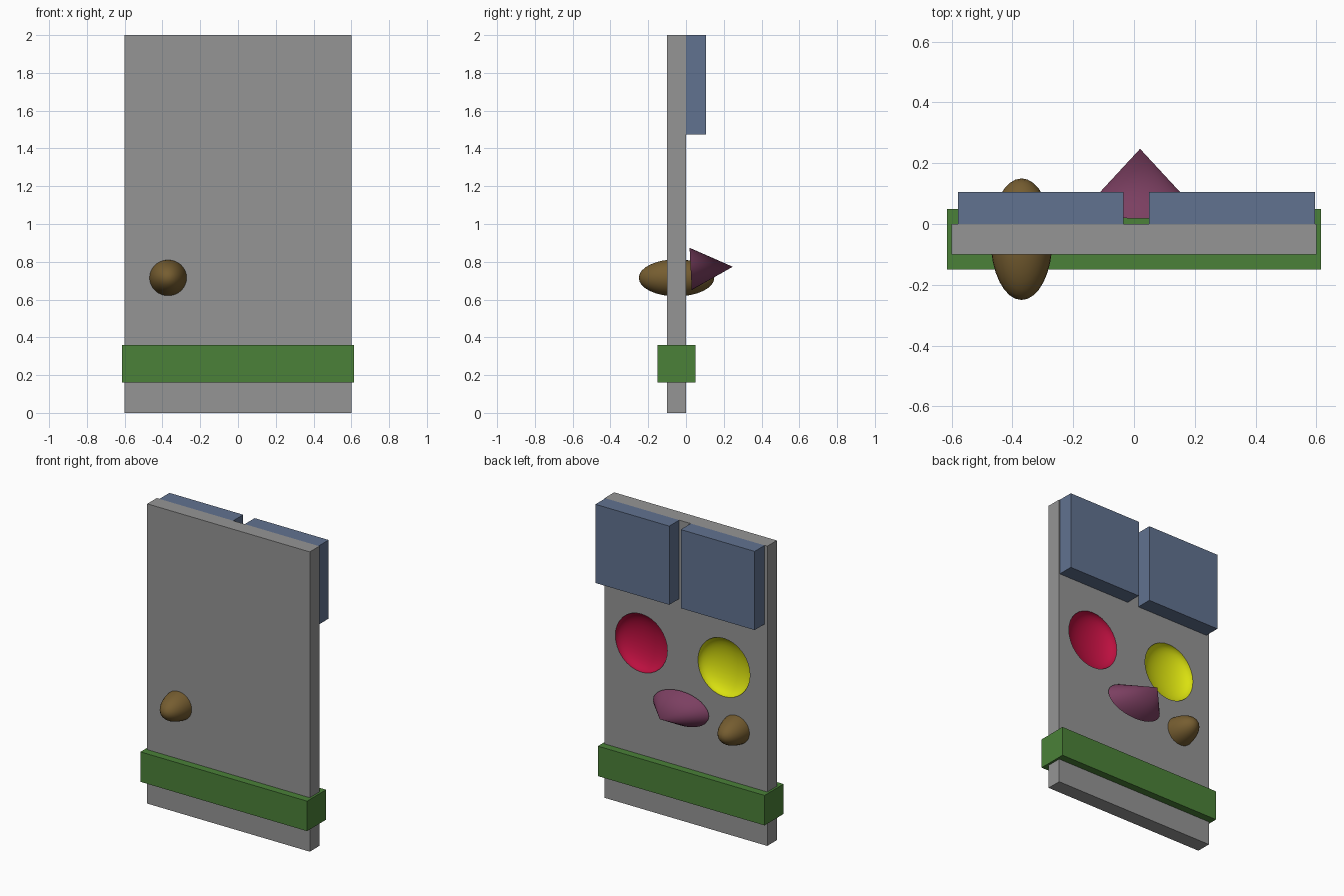
import bpy
from math import radians, pi

if "Cube" in bpy.data.objects:
    bpy.data.objects.remove(bpy.data.objects["Cube"])


def paint(obj, color):
    mat = bpy.data.materials.new(obj.name + "_paint")
    mat.diffuse_color = (*color, 1)
    obj.data.materials.append(mat)


def finish(name, color, smooth=False):
    obj = bpy.context.object
    obj.name = name
    bpy.ops.object.transform_apply(location=False, rotation=True, scale=True)
    if smooth:
        bpy.ops.object.shade_smooth_by_angle(angle=radians(40))
    if color:
        paint(obj, color)
    return obj


def box(name, lo, hi, color=None):
    bpy.ops.mesh.primitive_cube_add(size=1, location=[(a + b) / 2 for a, b in zip(lo, hi)])
    bpy.context.object.scale = [b - a for a, b in zip(lo, hi)]
    return finish(name, color)


def ellipsoid(name, center, radii, color):
    bpy.ops.mesh.primitive_uv_sphere_add(segments=32, ring_count=16, radius=1, location=center)
    bpy.context.object.scale = radii
    return finish(name, color, True)


# Upright slab
slab = box("slab", (-0.6, -0.1, 0), (0.6, 0, 2))
slab.data.materials.append(bpy.data.materials.new("slab_grey"))
slab.data.materials[0].diffuse_color = (0.3, 0.3, 0.3, 1)

# Two coloured eye hollows carved into the back face
for name, x, color in (("red_hollow", 0.33, (0.5, 0.005, 0.05)),
                       ("yellow_hollow", -0.28, (0.7, 0.75, 0.005))):
    cutter = ellipsoid(name, (x, 0, 1.105), (0.192, 0.085, 0.194), color)
    slab.data.materials.append(cutter.data.materials[0])
    bpy.context.view_layer.objects.active = slab
    mod = slab.modifiers.new(name, 'BOOLEAN')
    mod.object = cutter
    mod.operation = 'DIFFERENCE'
    mod.solver = 'EXACT'
    mod.material_mode = 'TRANSFER'
    bpy.ops.object.modifier_apply(modifier=mod.name)
    bpy.data.objects.remove(cutter)
bpy.ops.object.select_all(action='DESELECT')
slab.select_set(True)
bpy.context.view_layer.objects.active = slab
bpy.ops.object.shade_smooth_by_angle(angle=radians(35))

# Hair blocks along the top of the back
BLUE = (0.12, 0.17, 0.28)
box("hair_block_left", (-0.58, 0, 1.475), (-0.035, 0.105, 2), BLUE)
box("hair_block_right", (0.05, 0, 1.475), (0.595, 0.105, 2), BLUE)

# Belt wrapping the slab
box("belt", (-0.615, -0.15, 0.16), (0.615, 0.05, 0.36), (0.07, 0.22, 0.04))

# Egg-shaped knob through the slab
ellipsoid("knob", (-0.37, -0.05, 0.715), (0.102, 0.2, 0.098), (0.18, 0.11, 0.03))

# Flattened cone nose pointing backwards
bpy.ops.mesh.primitive_cone_add(vertices=32, radius1=1, radius2=0, depth=1,
                                location=(0.02, 0.136, 0.768),
                                rotation=(-pi / 2 + radians(3), 0, 0))
bpy.context.object.scale = (0.206, 0.112, 0.223)
finish("nose", (0.2, 0.05, 0.12), True)

for m in bpy.data.materials:
    if m.users and not m.is_grease_pencil:
        m.use_nodes = True
        m.node_tree.nodes["Principled BSDF"].inputs["Base Color"].default_value = m.diffuse_color
